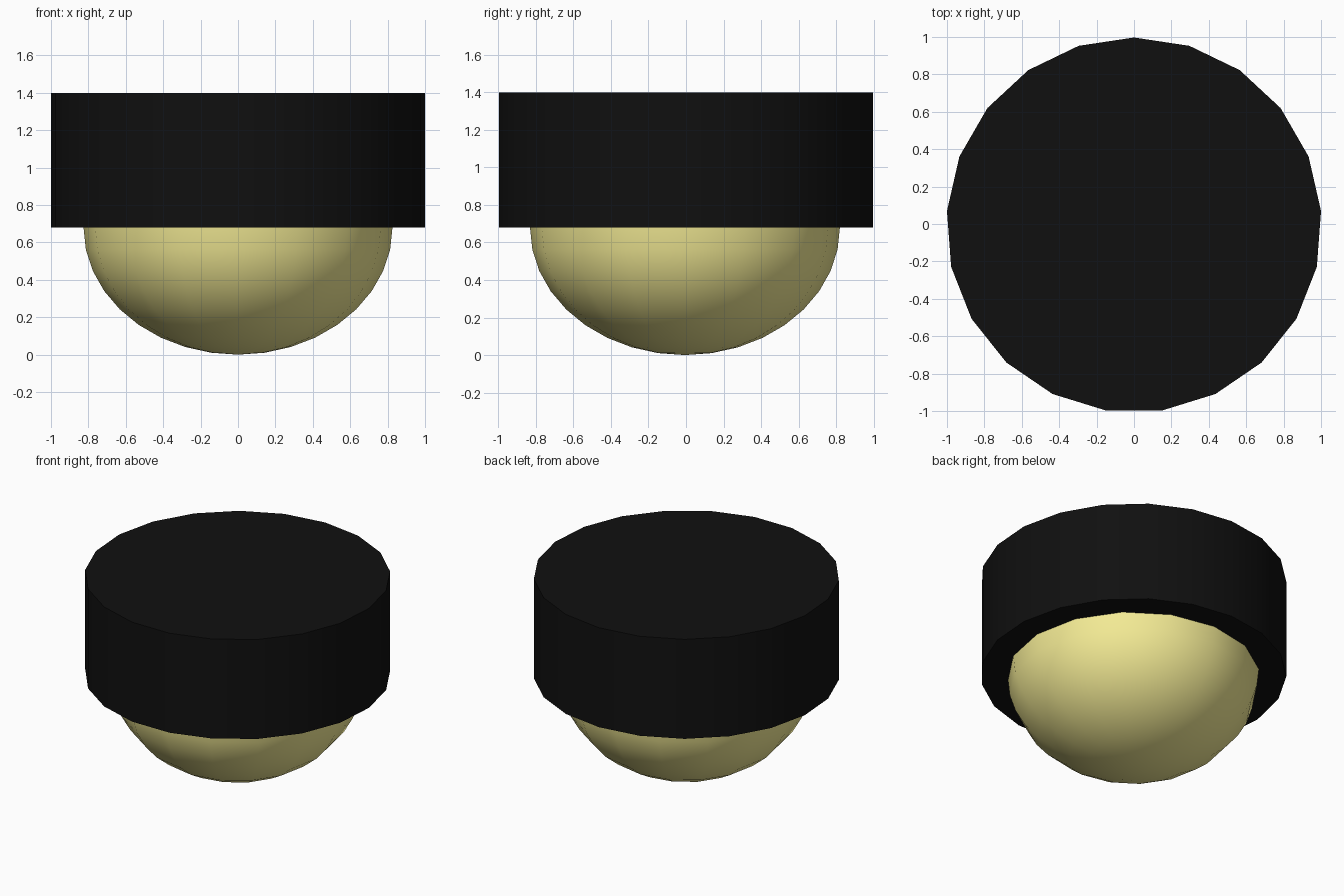
import bpy, bmesh, math

if "Cube" in bpy.data.objects:
    bpy.data.objects.remove(bpy.data.objects["Cube"])

CY = -0.0056   # the odd-sided housing is centred by its bounding box
RIM_Z = 0.68


def material(name, color):
    m = bpy.data.materials.new(name)
    m.diffuse_color = (*color, 1)
    m.use_nodes = True
    m.node_tree.nodes["Principled BSDF"].inputs["Base Color"].default_value = m.diffuse_color
    return m


def lathe(name, profile, sides, phase, mat):
    """Revolve (radius, z) points around z; a zero radius closes to a pole."""
    bm = bmesh.new()
    rings = []
    for r, z in profile:
        n = 1 if r < 1e-5 else sides
        rings.append([bm.verts.new((r * math.cos(phase + 2 * math.pi * i / sides),
                                    r * math.sin(phase + 2 * math.pi * i / sides) + CY, z))
                      for i in range(n)])
    for a, b in zip(rings, rings[1:]):
        for i in range(sides):
            j = (i + 1) % sides
            quad = [a[i % len(a)], a[j % len(a)], b[j % len(b)], b[i % len(b)]]
            bm.faces.new(list(dict.fromkeys(quad)))
    for ring in (rings[0], rings[-1]):
        if len(ring) > 1:
            bm.faces.new(ring)
    bmesh.ops.recalc_face_normals(bm, faces=bm.faces)
    mesh = bpy.data.meshes.new(name)
    bm.to_mesh(mesh)
    bm.free()
    mesh.materials.append(mat)
    obj = bpy.data.objects.new(name, mesh)
    bpy.context.collection.objects.link(obj)
    bpy.ops.object.select_all(action='DESELECT')
    obj.select_set(True)
    bpy.context.view_layer.objects.active = obj
    bpy.ops.object.shade_smooth_by_angle(angle=math.radians(40))
    return obj


black = material("black", (0.005, 0.005, 0.005))
yellow = material("pale_yellow", (0.9, 0.83, 0.3))

# Drum-shaped housing, 21 sides with one corner at the back
lathe("housing", [(1.0028, RIM_Z), (1.0028, 1.4)], 21, math.pi / 2, black)

# Flattened half-dome below it, ten degrees per ring
dome = [(0.826 * math.cos(math.radians(a)), RIM_Z - RIM_Z * math.sin(math.radians(a)))
        for a in range(0, 91, 10)]
lathe("diffuser_dome", dome, 16, 0, yellow)
